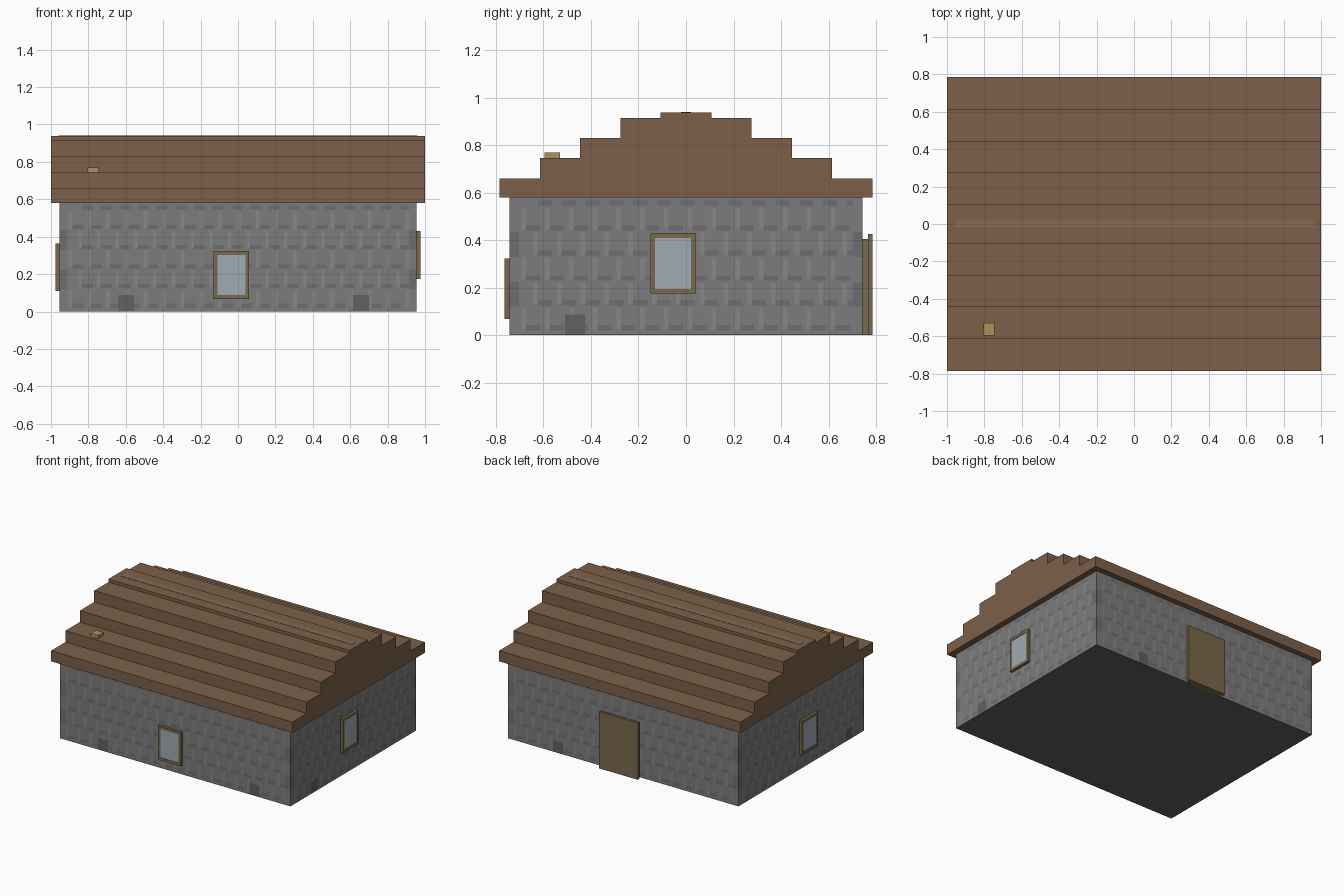
import bpy, bmesh
from math import pi
from mathutils import Matrix, Vector

if "Cube" in bpy.data.objects:
    bpy.data.objects.remove(bpy.data.objects["Cube"])


def material(name, rgb):
    m = bpy.data.materials.new(name)
    m.diffuse_color = (*rgb, 1)
    m.use_nodes = True
    m.node_tree.nodes["Principled BSDF"].inputs["Base Color"].default_value = m.diffuse_color
    return m


ROOF = material("roof_brown", (0.205, 0.117, 0.067))
RIDGE = material("ridge_brown", (0.25, 0.145, 0.087))
STONE = material("stone", (0.2, 0.2, 0.205))
LIGHT = material("stone_light", (0.24, 0.24, 0.245))
SHADE = material("stone_shade", (0.155, 0.155, 0.16))
DARK = material("stone_dark", (0.12, 0.12, 0.122))
WOOD = material("wood", (0.195, 0.138, 0.072))
GLASS = material("glass", (0.35, 0.41, 0.456))
TAN = material("tan", (0.434, 0.279, 0.102))

HX, HY, WALL_H = 0.955, 0.743, 0.58


def finish(name, bm, mat):
    me = bpy.data.meshes.new(name)
    bm.normal_update()
    bm.to_mesh(me)
    bm.free()
    me.materials.append(mat)
    ob = bpy.data.objects.new(name, me)
    bpy.context.collection.objects.link(ob)
    return ob


def boxes(name, spans, mat, side=0):
    """Boxes as (x0, x1, y0, y1, z0, z1), turned by side quarter turns."""
    bm = bmesh.new()
    for x0, x1, y0, y1, z0, z1 in spans:
        mtx = (Matrix.Rotation(side * pi / 2, 4, 'Z')
               @ Matrix.Translation(((x0 + x1) / 2, (y0 + y1) / 2, (z0 + z1) / 2))
               @ Matrix.Diagonal((x1 - x0, y1 - y0, z1 - z0, 1)))
        bmesh.ops.create_cube(bm, size=1, matrix=mtx)
    return finish(name, bm, mat)


# sides: 0 front, 1 right, 2 back, 3 left; u runs left to right seen from outside
DEPTH = [HY, HX, HY, HX]
HALF = [HX, HY, HX, HY]


def on_wall(name, side, rects, out, mat, start=0.0):
    """Slabs (u0, u1, z0, z1) standing off a wall from start to out."""
    d = DEPTH[side]
    return boxes(name, [(a, b, -d - out, -d - start, c, e) for a, b, c, e in rects], mat, side)


def patches(name, side, rects, off, mat):
    """Flat painted rectangles on a wall."""
    bm = bmesh.new()
    rot = Matrix.Rotation(side * pi / 2, 4, 'Z')
    y = -DEPTH[side] - off
    for a, b, c, e in rects:
        bm.faces.new([bm.verts.new(rot @ Vector(p)) for p in
                      ((a, y, c), (b, y, c), (b, y, e), (a, y, e))])
    return finish(name, bm, mat)


# Wall block and dark underside
boxes("walls", [(-HX, HX, -HY, HY, 0.002, WALL_H)], STONE)
boxes("floor", [(-HX, HX, -HY, HY, 0, 0.002)], DARK)

# Stone courses: shaded bed joints, light staggered uprights, corner stones
for side, label in enumerate(("front", "right", "back", "left")):
    h = HALF[side]
    beds, joints, corners = [], [], []
    for row in range(6):
        z = 0.02 + row * 0.105
        u = -h + 0.05 + 0.05 * (row % 2)
        while u < h - 0.06:
            beds.append((u + 0.02, min(u + 0.08, h - 0.04), z, z + 0.022))
            if z + 0.1 < WALL_H:
                joints.append((u, u + 0.02, z + 0.005, z + 0.095))
            u += 0.1
        if row % 2 and z + 0.1 < WALL_H:
            corners += [(-h, -h + 0.04, z - 0.005, z + 0.1),
                        (h - 0.04, h, z - 0.005, z + 0.1)]
    patches(label + "_bed_joints", side, beds, 0.001, SHADE)
    patches(label + "_upright_joints", side, joints, 0.0012, LIGHT)
    patches(label + "_corner_stones", side, corners, 0.0014, SHADE)

# Dark stones at the foot of each wall
for side, us in enumerate(((-0.64, 0.615), (-0.51,), (-0.58,), (0.52,))):
    patches(f"foot_stones_{side}", side, [(u, u + 0.085, 0.003, 0.088) for u in us], 0.002, DARK)

# Windows: side, left edge, bottom edge
for label, side, u, z in (("front", 0, -0.13, 0.068), ("right", 1, -0.15, 0.175),
                          ("left", 3, -0.02, 0.11)):
    u1, z1, t = u + 0.19, z + 0.255, 0.02
    on_wall(label + "_window_frame", side,
            [(u, u + t, z, z1), (u1 - t, u1, z, z1),
             (u + t, u1 - t, z, z + t), (u + t, u1 - t, z1 - t, z1)], 0.02, WOOD)
    on_wall(label + "_window_glass", side, [(u + t, u1 - t, z + t, z1 - t)], 0.017, GLASS)

# Back door: inner frame and larger outer leaf
on_wall("door_frame", 2, [(-0.15, 0.13, 0, 0.405)], 0.022, WOOD)
on_wall("door_leaf", 2, [(-0.17, 0.15, 0, 0.425)], 0.042, WOOD, 0.022)

# Stepped roof: one stair profile extruded along x
levels = [(0.785, 0.58), (0.785, 0.66), (0.615, 0.66), (0.615, 0.745), (0.445, 0.745),
          (0.445, 0.83), (0.275, 0.83), (0.275, 0.915), (0.107, 0.915), (0.107, 0.938)]
profile = levels + [(-y, z) for y, z in reversed(levels)]
bm = bmesh.new()
face = bm.faces.new([bm.verts.new((-1, y, z)) for y, z in profile])
ext = bmesh.ops.extrude_face_region(bm, geom=[face])
bmesh.ops.translate(bm, vec=(2, 0, 0),
                    verts=[v for v in ext["geom"] if isinstance(v, bmesh.types.BMVert)])
bmesh.ops.recalc_face_normals(bm, faces=bm.faces)
finish("roof", bm, ROOF)

# Ridge stripe and small block on the roof
boxes("ridge_stripe", [(-0.96, 0.96, -0.02, 0.02, 0.93, 0.94)], RIDGE)
boxes("roof_block", [(-0.805, -0.745, -0.595, -0.53, 0.74, 0.769)], TAN)
